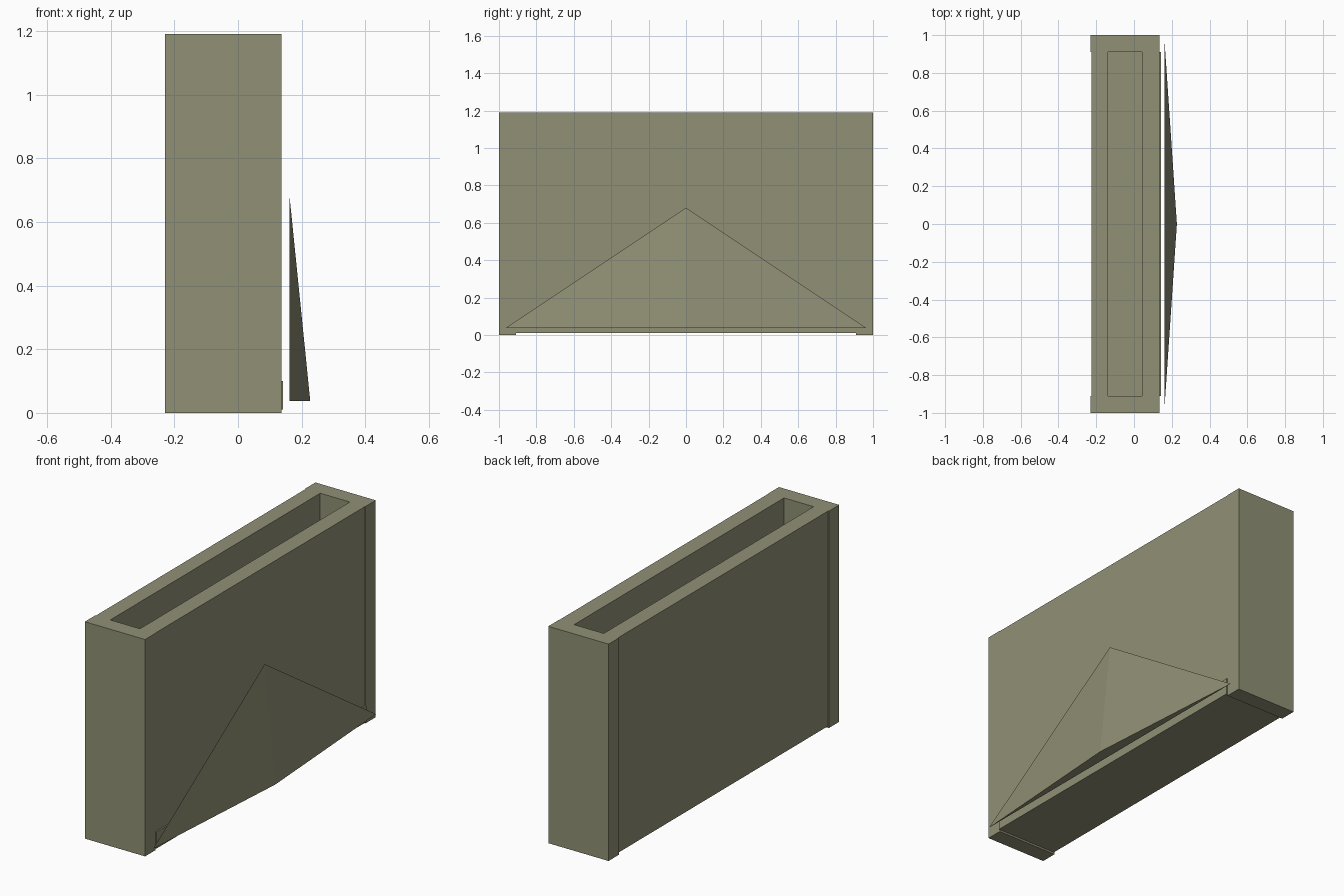
import bpy, bmesh

if "Cube" in bpy.data.objects:
    bpy.data.objects.remove(bpy.data.objects["Cube"])

mat = bpy.data.materials.new("olive_grey")
mat.diffuse_color = (0.28, 0.28, 0.18, 1)
mat.use_nodes = True
mat.node_tree.nodes["Principled BSDF"].inputs["Base Color"].default_value = mat.diffuse_color


def add_object(name, bm):
    bmesh.ops.recalc_face_normals(bm, faces=bm.faces[:])
    mesh = bpy.data.meshes.new(name)
    bm.to_mesh(mesh)
    bm.free()
    mesh.materials.append(mat)
    obj = bpy.data.objects.new(name, mesh)
    bpy.context.collection.objects.link(obj)
    return obj


def box(name, x, y, z):
    bm = bmesh.new()
    bmesh.ops.create_cube(bm, size=1)
    for v in bm.verts:
        v.co = [r[0] if c < 0 else r[1] for c, r in zip(v.co, (x, y, z))]
    return add_object(name, bm)


H = 1.19    # overall height
END = 0.91  # inner face of the end panels

# End panels, standing on the ground
for side, label in ((-1, "front"), (1, "back")):
    box(label + "_end_panel", (-0.23, 0.136),
        sorted((side * END, side * 1.0)), (0, H))

# Long side panels, slightly recessed and raised off the ground
box("left_side_panel", (-0.226, -0.138), (-END, END), (0.01, H))
box("right_side_panel", (0.042, 0.134), (-END, END), (0.01, H))

# Floor board, its edge poking out on the right
box("floor_board", (-0.222, 0.142), (-END, END), (0.01, 0.10))

# Shallow three-sided wedge in front of the right panel
bm = bmesh.new()
points = [(0.162, -0.965, 0.037), (0.162, 0.965, 0.037),
          (0.162, 0, 0.68), (0.227, 0, 0.037)]
v = [bm.verts.new(p) for p in points]
for a, b, c in ((0, 1, 2), (0, 1, 3), (1, 2, 3), (2, 0, 3)):
    bm.faces.new((v[a], v[b], v[c]))
add_object("triangular_wedge", bm)
